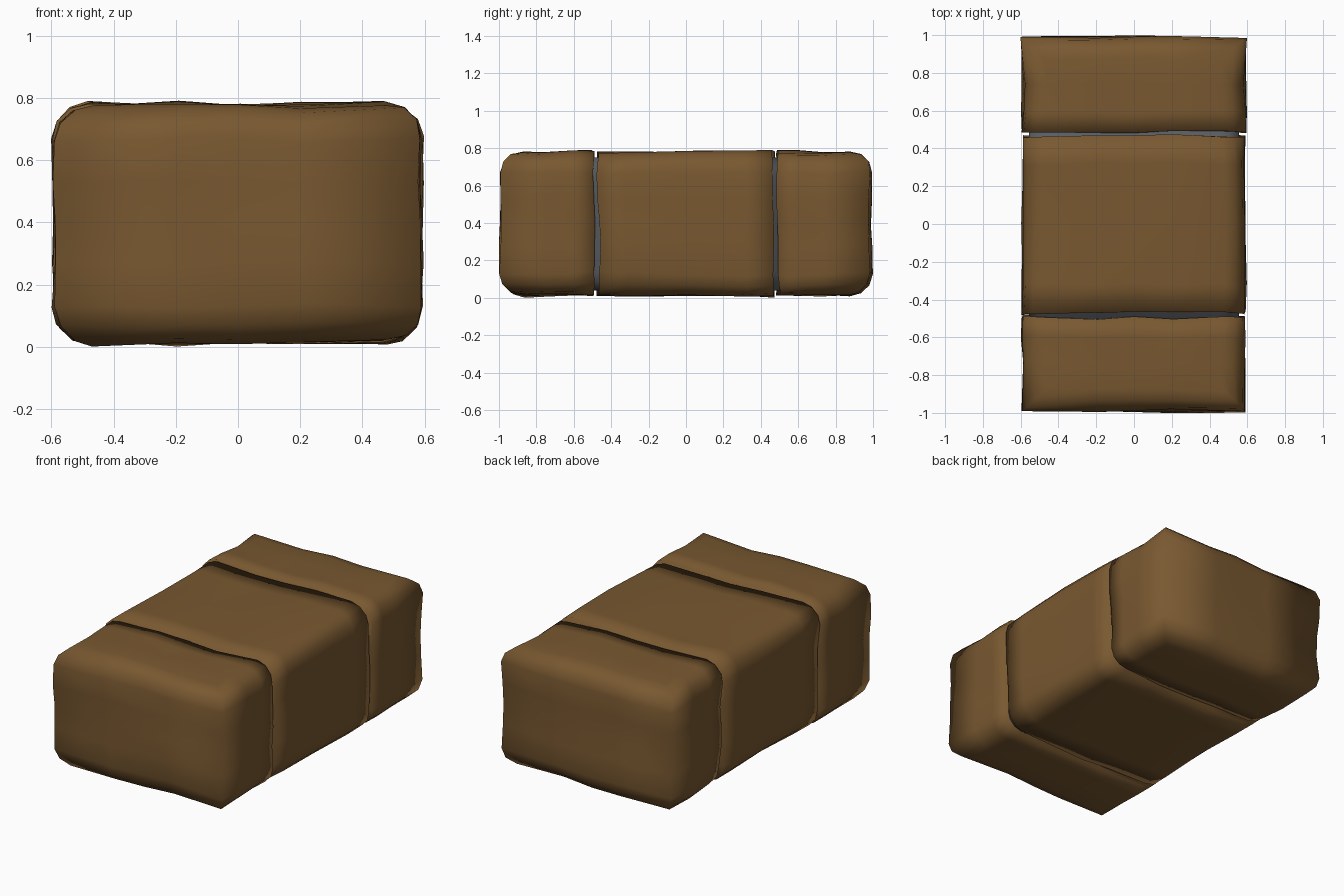
import bpy, bmesh
from mathutils import Vector, noise

if "Cube" in bpy.data.objects:
    bpy.data.objects.remove(bpy.data.objects["Cube"])


def material(name, rgb):
    m = bpy.data.materials.new(name)
    m.diffuse_color = (*rgb, 1)
    m.use_nodes = True
    m.node_tree.nodes["Principled BSDF"].inputs["Base Color"].default_value = m.diffuse_color
    return m


BROWN = material("brown_bread", (0.19, 0.098, 0.03))
GREY = material("grey_core", (0.1, 0.11, 0.125))


def block(name, y0, y1, round_ends, hx, z0, z1, radius, mat, cuts_y=(), wobble=0.0):
    """Box with rounded lengthwise edges; listed ends get rounded top/bottom edges."""
    bm = bmesh.new()
    bmesh.ops.create_cube(bm, size=1)
    for v in bm.verts:
        v.co = Vector((v.co.x * 2 * hx, (y0 + y1) / 2 + v.co.y * (y1 - y0),
                       (z0 + z1) / 2 + v.co.z * (z1 - z0)))
    edges = []
    for e in bm.edges:
        a, b = e.verts[0].co, e.verts[1].co
        along_y = abs(a.y - b.y) > 0.01
        along_x = abs(a.x - b.x) > 0.01
        if along_y or (along_x and any(abs(a.y - y) < 0.001 for y in round_ends)):
            edges.append(e)
    bmesh.ops.bevel(bm, geom=edges, offset=radius, segments=3, profile=0.5,
                    affect='EDGES', offset_type='OFFSET')
    # support loops for the soft uneven surface
    cuts = [((x, 0, 0), (1, 0, 0)) for x in (-0.2, 0, 0.2)]
    cuts += [((0, 0, z), (0, 0, 1)) for z in (0.27, 0.4, 0.53)]
    cuts += [((0, y, 0), (0, 1, 0)) for y in cuts_y]
    for co, no in cuts:
        bmesh.ops.bisect_plane(bm, geom=bm.verts[:] + bm.edges[:] + bm.faces[:],
                               plane_co=co, plane_no=no, dist=0.0001)
    # gentle hand-made wobble
    for v in bm.verts:
        n = noise.noise_vector(v.co * 3.5 + Vector((3.1, y0 * 5, 7.7)))
        for i in range(3):
            v.co[i] += max(-1, min(1, n[i] * 1.6)) * wobble
    bmesh.ops.recalc_face_normals(bm, faces=bm.faces[:])
    for f in bm.faces:
        f.smooth = True
    me = bpy.data.meshes.new(name)
    bm.to_mesh(me)
    bm.free()
    me.materials.append(mat)
    ob = bpy.data.objects.new(name, me)
    bpy.context.collection.objects.link(ob)
    return ob


# three brown blocks
outer = dict(hx=0.588, z0=0.014, z1=0.78, radius=0.115, mat=BROWN, wobble=0.013)
block("front_block", -0.988, -0.495, [-0.988], cuts_y=(-0.74, -0.6), **outer)
block("middle_block", -0.468, 0.468, [], cuts_y=(-0.32, 0, 0.32), **outer)
block("back_block", 0.495, 0.988, [0.988], cuts_y=(0.6, 0.74), **outer)

# grey core showing in the two gaps
block("inner_core", -0.6, 0.6, [], 0.556, 0.04, 0.75, 0.1, GREY)
